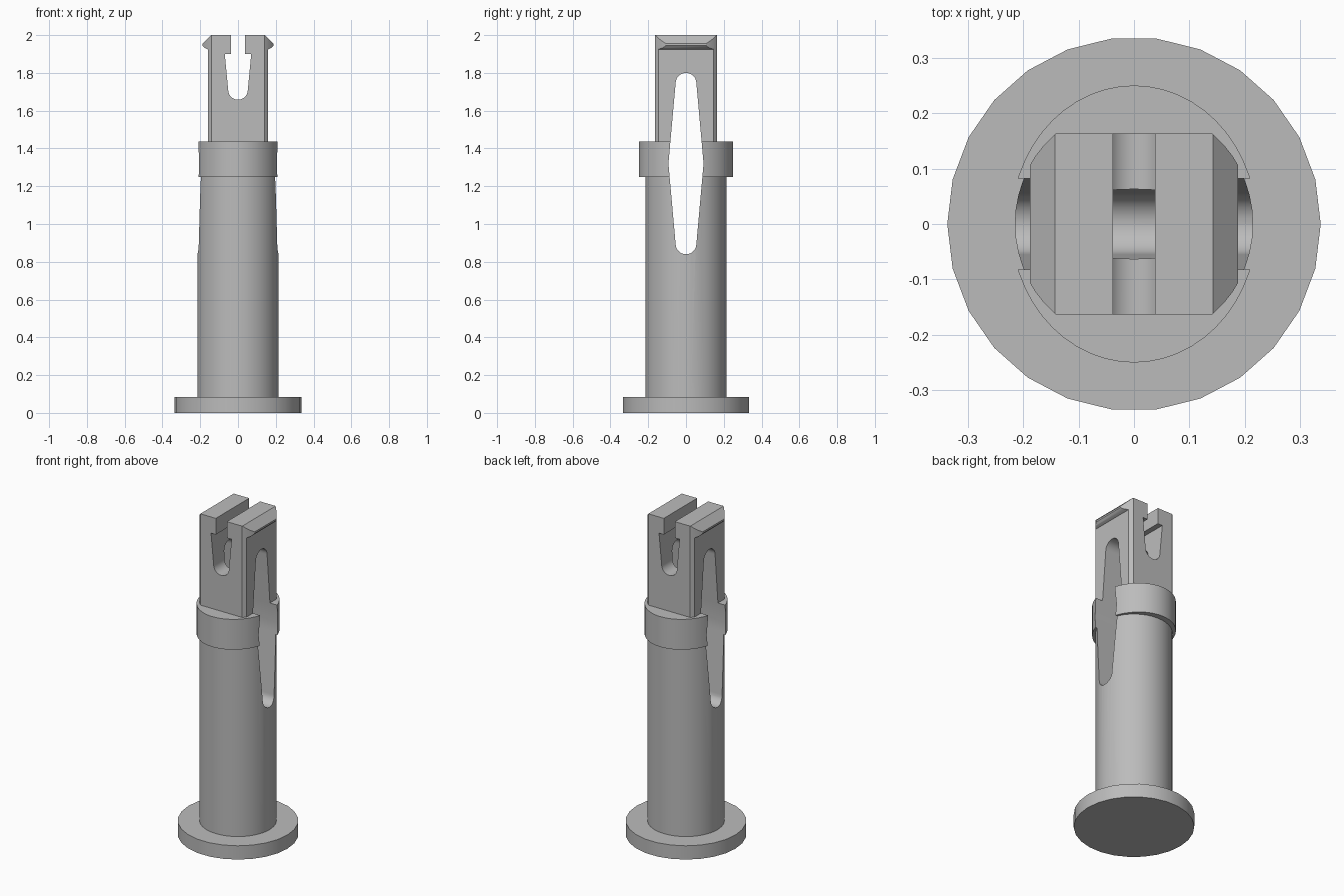
import bpy, bmesh, math
from mathutils import Vector

cube = bpy.data.objects.get("Cube")
if cube:
    bpy.data.objects.remove(cube, do_unlink=True)

# One grey plastic for the whole pin
grey = bpy.data.materials.new("grey plastic")
grey.use_nodes = True
colour = (0.5, 0.5, 0.5, 1)
grey.diffuse_color = colour
grey.node_tree.nodes["Principled BSDF"].inputs["Base Color"].default_value = colour


def prism(name, outline, axis, start, end):
    """Extrude a closed 2D outline along an axis (x: yz, y: xz, z: xy)."""
    place = {"x": lambda u, v, t: (t, u, v),
             "y": lambda u, v, t: (u, t, v),
             "z": lambda u, v, t: (u, v, t)}[axis]
    bm = bmesh.new()
    face = bm.faces.new([bm.verts.new(place(u, v, start)) for u, v in outline])
    moved = bmesh.ops.extrude_face_region(bm, geom=[face])["geom"]
    shift = Vector(place(0, 0, end - start))
    bmesh.ops.translate(bm, vec=shift, verts=[e for e in moved if isinstance(e, bmesh.types.BMVert)])
    bmesh.ops.recalc_face_normals(bm, faces=bm.faces)
    mesh = bpy.data.meshes.new(name)
    bm.to_mesh(mesh)
    bm.free()
    mesh.materials.append(grey)
    obj = bpy.data.objects.new(name, mesh)
    bpy.context.collection.objects.link(obj)
    return obj


def arc(radius_u, radius_v, begin, finish, steps, centre_v=0):
    angles = [math.radians(begin + (finish - begin) * i / steps) for i in range(steps + 1)]
    return [(radius_u * math.cos(a), centre_v + radius_v * math.sin(a)) for a in angles]


def ellipse(radius_u, radius_v, sides):
    return arc(radius_u, radius_v, 0, 360, sides)[:-1]


def mirrored(half):
    """Complete a right-hand half outline with its left-hand mirror."""
    return half + [(-u, v) for u, v in reversed(half)]


def combine(target, tool, operation):
    mod = target.modifiers.new(operation.lower(), "BOOLEAN")
    mod.object, mod.operation, mod.solver = tool, operation, "EXACT"
    bpy.context.view_layer.objects.active = target
    bpy.ops.object.modifier_apply(modifier=mod.name)
    bpy.data.objects.remove(tool, do_unlink=True)


def smooth(obj):
    bpy.ops.object.select_all(action="DESELECT")
    obj.select_set(True)
    bpy.context.view_layer.objects.active = obj
    bpy.ops.object.shade_smooth_by_angle(angle=math.radians(30))


# Foot disc
foot = prism("foot_disc", ellipse(0.337, 0.337, 26), "z", 0, 0.085)
smooth(foot)

# Round shaft with a slightly oval collar
body = prism("slotted_pin", ellipse(0.215, 0.215, 52), "z", 0.085, 1.4)
combine(body, prism("collar", ellipse(0.222, 0.25, 52), "z", 1.25, 1.437), "UNION")

# Square head with side barbs, its corners trimmed to the round shaft
head_half = [(0.16, 1.3), (0.16, 1.925), (0.177, 1.932), (0.188, 1.945), (0.188, 1.955), (0.143, 2.0)]
head = prism("head", mirrored(head_half), "y", -0.163, 0.163)
combine(head, prism("head_trim", ellipse(0.216, 0.216, 52), "z", 1.2, 2.1), "INTERSECT")
combine(body, head, "UNION")

# Long side slot, widest at the collar
slot = arc(0.055, 0.055, 180, 360, 16, 0.895) + [(0.093, 1.32)]
slot += arc(0.055, 0.055, 0, 180, 16, 1.745) + [(-0.093, 1.32)]
combine(body, prism("side_slot", slot, "x", -0.5, 0.5), "DIFFERENCE")

# Keyhole notch from front to back through the top
notch_half = arc(0.052, 0.052, -86, 0, 8, 1.71) + [(0.07, 1.9), (0.0375, 1.9), (0.0375, 2.1)]
combine(body, prism("top_notch", mirrored(notch_half), "y", -0.5, 0.5), "DIFFERENCE")
smooth(body)
